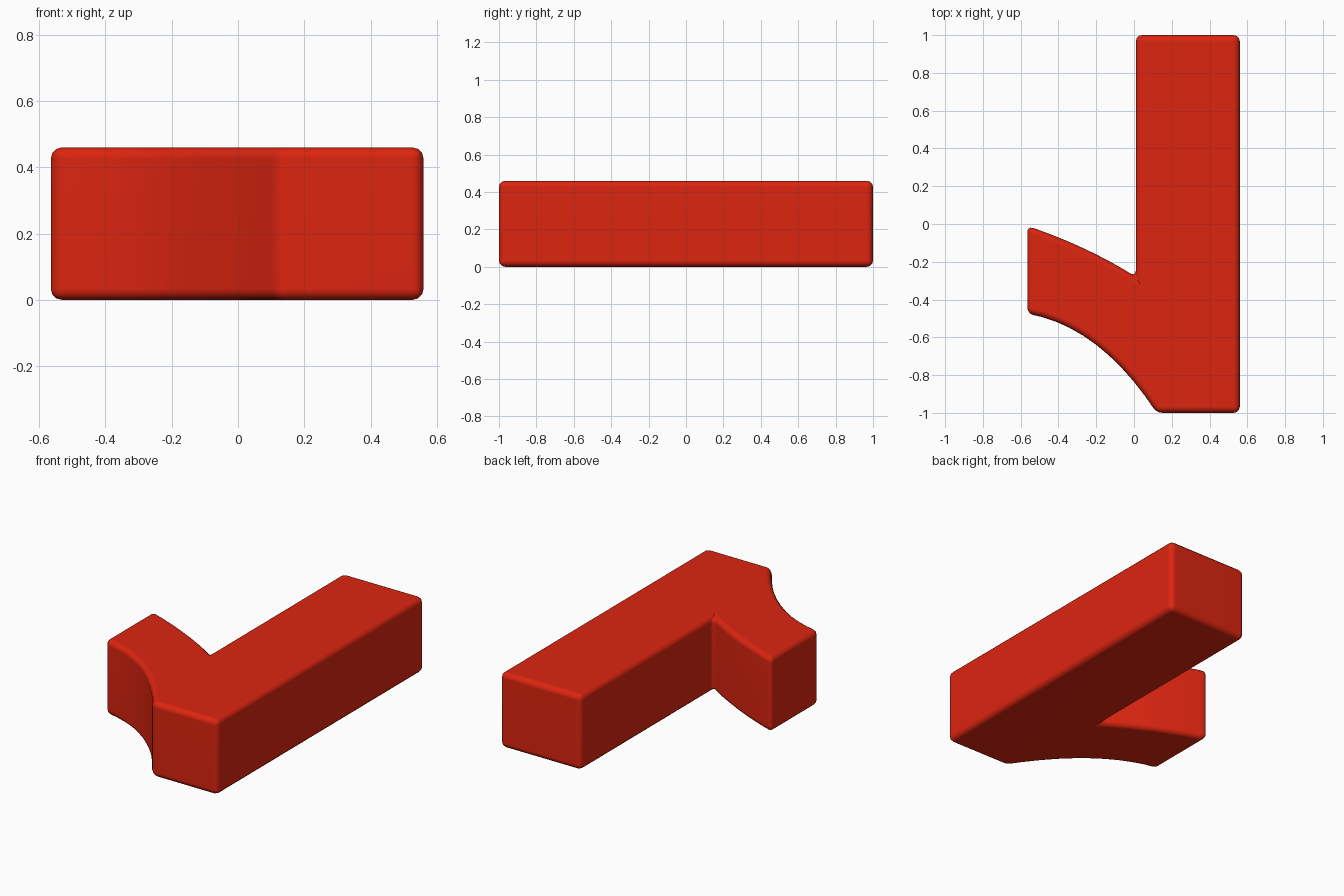
import bpy
import bmesh
import math
from mathutils import Vector

cube = bpy.data.objects.get("Cube")
if cube:
    bpy.data.objects.remove(cube, do_unlink=True)

HEIGHT = 0.46
STEPS = 10


def curve(start, control, end):
    """Points along a quadratic curve."""
    a, b, c = Vector(start), Vector(control), Vector(end)
    ts = [i / STEPS for i in range(STEPS + 1)]
    return [a * (1 - t) ** 2 + b * 2 * t * (1 - t) + c * t * t for t in ts]


# Red paint
red = bpy.data.materials.new("red")
red.use_nodes = True
colour = (0.72, 0.018, 0.005, 1)
red.diffuse_color = colour
red.node_tree.nodes["Principled BSDF"].inputs["Base Color"].default_value = colour

# Outline: straight bar, then the curved side arm, counter-clockwise
outline = [Vector((0.56, -1)), Vector((0.56, 1)), Vector((0.01, 1))]
outline += curve((0.01, -0.28), (-0.24, -0.12), (-0.565, -0.01))
outline += curve((-0.565, -0.475), (-0.18, -0.54), (0.12, -1))

# Extrude the outline into a block
bm = bmesh.new()
base = bm.faces.new([bm.verts.new((p.x, p.y, 0)) for p in outline])
top = bmesh.ops.extrude_face_region(bm, geom=[base], use_keep_orig=True)
bmesh.ops.translate(bm, vec=(0, 0, HEIGHT),
                    verts=[v for v in top["geom"] if isinstance(v, bmesh.types.BMVert)])
bmesh.ops.recalc_face_normals(bm, faces=bm.faces)
mesh = bpy.data.meshes.new("branching_block")
bm.to_mesh(mesh)
bm.free()
mesh.materials.append(red)

block = bpy.data.objects.new("branching_block", mesh)
bpy.context.collection.objects.link(block)
bpy.context.view_layer.objects.active = block
block.select_set(True)
for poly in mesh.polygons:
    poly.use_smooth = True

# Softly rounded edges with flat main faces
bevel = block.modifiers.new("rounded_edges", 'BEVEL')
bevel.width = 0.035
bevel.segments = 3
bevel.limit_method = 'ANGLE'
bevel.angle_limit = math.radians(25)
normals = block.modifiers.new("even_shading", 'WEIGHTED_NORMAL')
normals.keep_sharp = True
